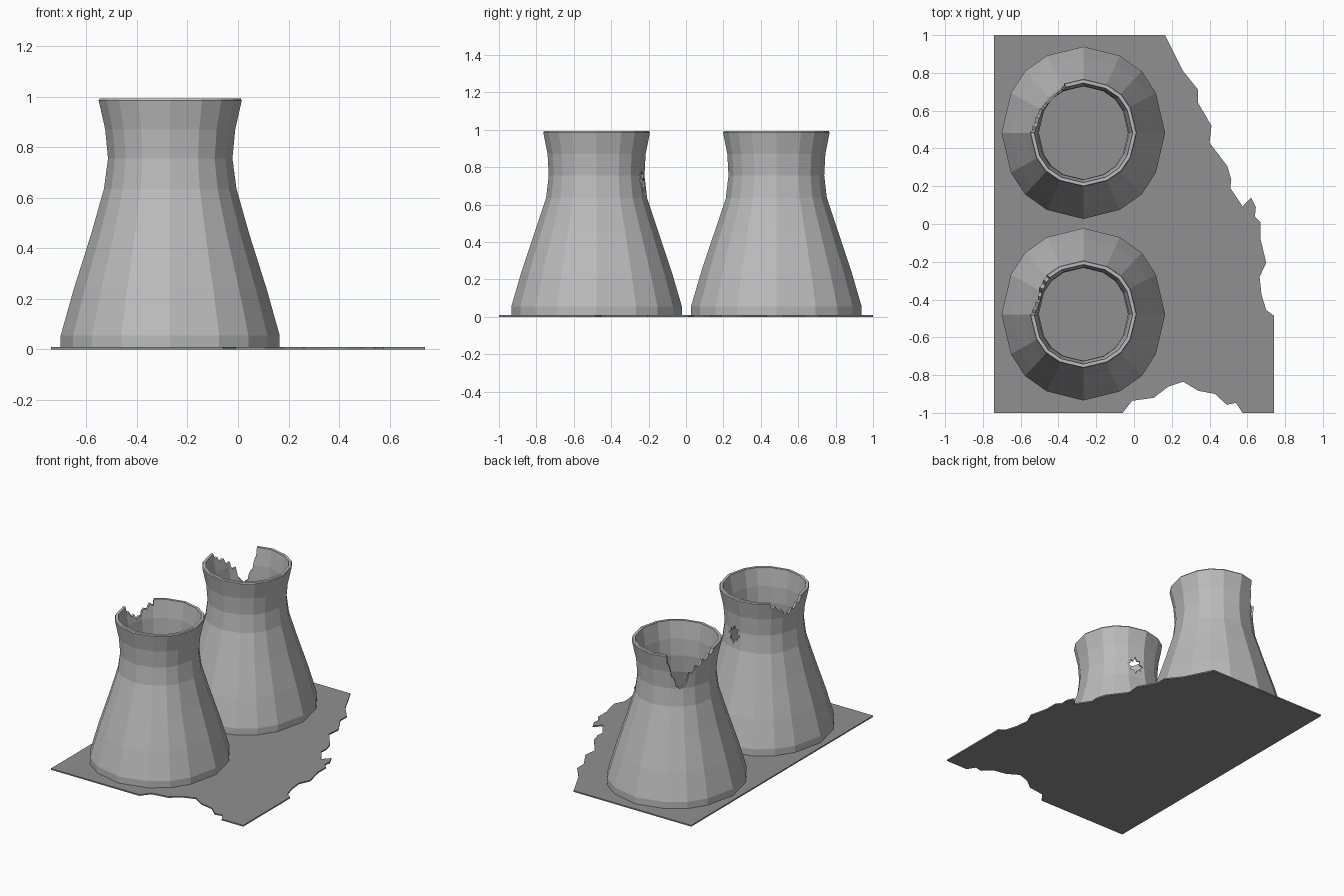
import bpy, bmesh, math

if "Cube" in bpy.data.objects:
    bpy.data.objects.remove(bpy.data.objects["Cube"])


def material(name, v):
    m = bpy.data.materials.new(name)
    m.diffuse_color = (v, v, v, 1)
    m.use_nodes = True
    m.node_tree.nodes["Principled BSDF"].inputs["Base Color"].default_value = m.diffuse_color
    return m


CONCRETE = material("weathered concrete", 0.50)
GROUND = material("dark ground", 0.28)


def make_object(name, bm, mat=None):
    bmesh.ops.recalc_face_normals(bm, faces=bm.faces)
    me = bpy.data.meshes.new(name)
    bm.to_mesh(me)
    bm.free()
    ob = bpy.data.objects.new(name, me)
    bpy.context.collection.objects.link(ob)
    if mat:
        me.materials.append(mat)
    return ob


def bridge(bm, a, b):
    for i in range(len(a)):
        j = (i + 1) % len(a)
        bm.faces.new((a[i], a[j], b[j], b[i]))


def prism(name, low, high, mat=None):
    """Solid between two matching outlines."""
    bm = bmesh.new()
    a = [bm.verts.new(p) for p in low]
    b = [bm.verts.new(p) for p in high]
    bridge(bm, a, b)
    caps = [bm.faces.new(a), bm.faces.new(b)]
    bmesh.ops.triangulate(bm, faces=caps)
    return make_object(name, bm, mat)


# Ragged ground slab
outline = [(-.74, 1), (.165, 1), (.26, .81), (.34, .71), (.34, .64), (.41, .52),
           (.40, .43), (.495, .305), (.515, .235), (.51, .19), (.575, .093),
           (.62, .14), (.645, .09), (.64, .04), (.67, .01), (.67, -.08),
           (.70, -.205), (.665, -.28), (.675, -.375), (.70, -.455), (.74, -.485),
           (.74, -1), (.575, -1), (.54, -.947), (.49, -.957), (.43, -.90),
           (.34, -.883), (.26, -.835), (.18, -.862), (.105, -.92), (-.01, -.936),
           (-.06, -1), (-.74, -1)]
prism("ground_slab", [(x, y, 0) for x, y in outline],
      [(x, y, .009) for x, y in outline], GROUND)

# Tower section: slightly uneven sixteen-sided ring (angle, radius factor)
quarter = [(0, 1.0), (27.5, 1.0), (45, 1.01), (63.5, 1.0)]
ring = [(a + 0, f) for a, f in quarter] + [(90, 1.0)]
ring += [(180 - a, f) for a, f in reversed(quarter)]
ring += [(360 - a, f) for a, f in reversed(ring[1:-1])]

# Height, x radius, y radius, wall thickness
profile = [(.004, .433, .456, .02), (.055, .433, .456, .02), (.24, .381, .402, .015),
           (.455, .313, .330, .012), (.635, .262, .270, .01), (.755, .246, .256, .01),
           (.87, .257, .262, .014), (.985, .283, .285, .022), (.992, .279, .281, .018)]


def tower(name, cx, cy):
    bm = bmesh.new()
    loops = []
    levels = [(z, rx, ry) for z, rx, ry, t in profile]
    levels += [(z, rx - t, ry - t) for z, rx, ry, t in reversed(profile)]
    for z, rx, ry in levels:
        loops.append([bm.verts.new((cx + rx * f * math.cos(math.radians(a)),
                                    cy + ry * f * math.sin(math.radians(a)), z))
                      for a, f in ring])
    for i, lp in enumerate(loops):
        bridge(bm, lp, loops[(i + 1) % len(loops)])
    return make_object(name, bm, CONCRETE)


def rim_cutter(cx, cy, edge):
    """Curved wedge above a jagged line of (angle, height)."""
    bm = bmesh.new()
    cols = []
    for a, z in edge:
        c, s = math.cos(math.radians(a)), math.sin(math.radians(a))
        cols.append([bm.verts.new((cx + r * c, cy + r * s, h))
                     for r, h in ((.15, z), (.4, z), (.4, 1.1), (.15, 1.1))])
    for a, b in zip(cols, cols[1:]):
        bridge(bm, a, b)
    bm.faces.new(cols[0])
    bm.faces.new(cols[-1])
    return make_object("rim_cutter", bm)


def hole_cutter(cx, cy, angle, points):
    """Outline of (sideways, height) pushed outward through one wall."""
    c, s = math.cos(math.radians(angle)), math.sin(math.radians(angle))
    near, far = [[(cx + r * c - t * s, cy + r * s + t * c, z) for t, z in points]
                 for r in (.08, .6)]
    return prism("hole_cutter", near, far)


def cut(ob, cutters):
    for cutter in cutters:
        cutter.hide_render = True
        mod = ob.modifiers.new("break", 'BOOLEAN')
        mod.operation = 'DIFFERENCE'
        mod.solver = 'EXACT'
        mod.object = cutter
        bpy.context.view_layer.objects.active = ob
        bpy.ops.object.modifier_apply(modifier=mod.name)
        bpy.data.objects.remove(cutter)


CX, Y_FRONT, Y_BACK = -.268, -.478, .483

# Front tower: small rim break and a small star-shaped hole
front = tower("front_cooling_tower", CX, Y_FRONT)
star = []
for i in range(16):
    a = math.tau * i / 16
    r = (.055, .03, .048, .036)[i % 4]
    star.append((r * math.cos(a), .725 + 1.15 * r * math.sin(a)))
cut(front, [
    rim_cutter(CX, Y_FRONT, [(132, 1.0), (134, .95), (139, .965), (143, .93), (148, .94),
                             (153, .895), (158, .90), (162, .88), (166, .92),
                             (171, .91), (175, .95), (178, .94), (181, 1.0)]),
    hole_cutter(CX, Y_FRONT, 76, star)])

# Back tower: deep rim break and a large torn gap in the side
back = tower("back_cooling_tower", CX, Y_BACK)
gap = [(.075, .70), (.08, .64), (.14, .64), (.20, .55), (.12, .41), (.08, .375),
       (.123, .36), (.113, .29), (.075, .275), (.06, .24), (.03, .23), (.02, .315),
       (-.005, .44), (-.015, .51), (-.035, .50), (-.06, .575), (-.03, .64), (.03, .66)]
cut(back, [
    rim_cutter(CX, Y_BACK, [(111, 1.0), (112, .93), (115, .90), (117, .84), (121, .82),
                            (124, .77), (129, .75), (134, .77), (139, .80), (142, .86),
                            (147, .85), (151, .90), (157, .89), (162, .935),
                            (168, .925), (173, .96), (177, .95), (180, 1.0)]),
    hole_cutter(CX, Y_BACK, 0, gap)])
